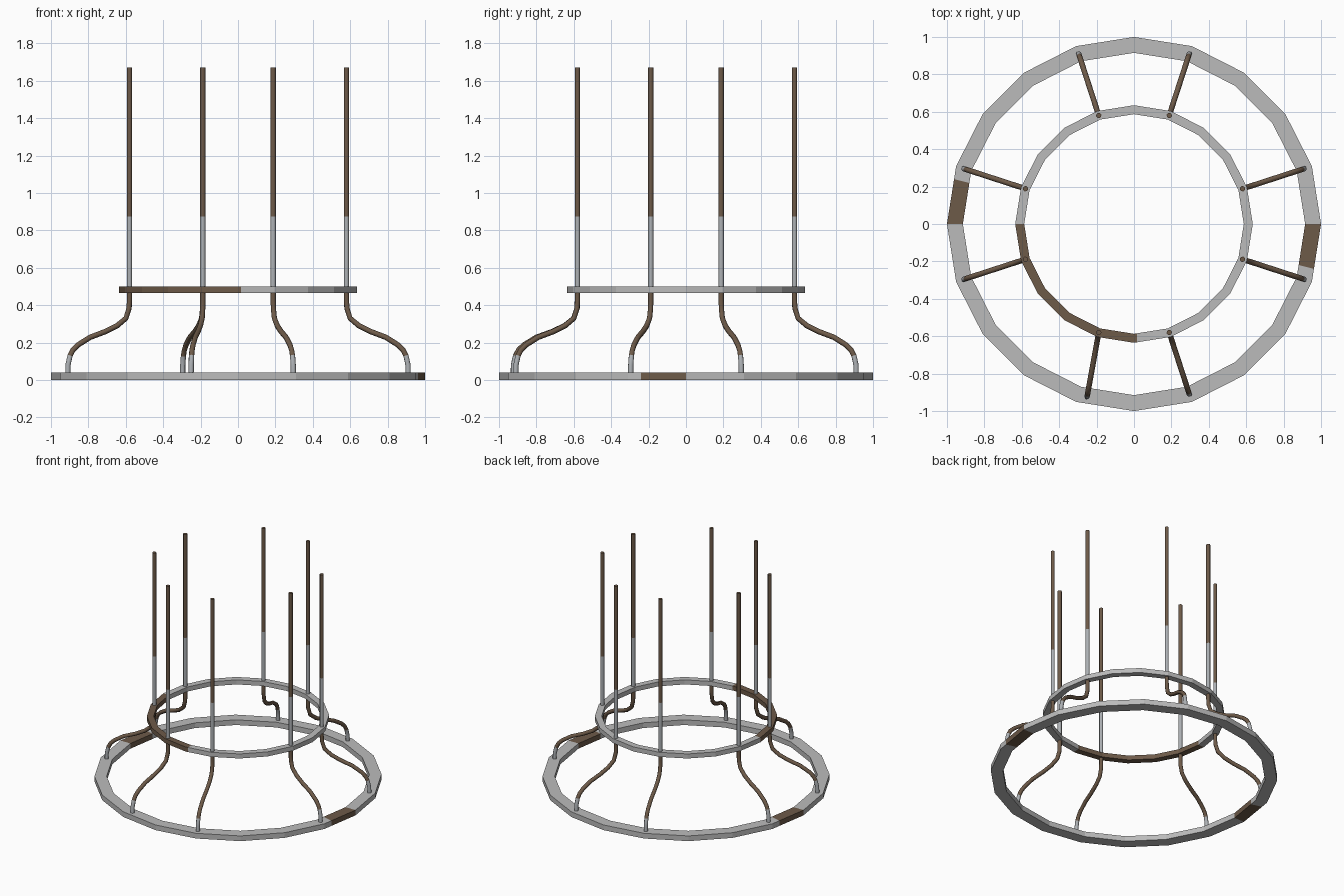
import bpy, bmesh, math
from mathutils import Vector

if "Cube" in bpy.data.objects:
    bpy.data.objects.remove(bpy.data.objects["Cube"])


def material(name, rgb):
    m = bpy.data.materials.new(name)
    m.diffuse_color = (*rgb, 1)
    m.use_nodes = True
    m.node_tree.nodes["Principled BSDF"].inputs["Base Color"].default_value = m.diffuse_color
    return m


RING_GREY = material("light grey", (0.50, 0.50, 0.50))
ROD_GREY = material("steel grey", (0.42, 0.44, 0.46))
BROWN = material("brown", (0.155, 0.103, 0.066))
N = 20


def finish(name, bm, mats):
    bmesh.ops.recalc_face_normals(bm, faces=bm.faces[:])
    me = bpy.data.meshes.new(name)
    bm.to_mesh(me)
    bm.free()
    for m in mats:
        me.materials.append(m)
    ob = bpy.data.objects.new(name, me)
    bpy.context.collection.objects.link(ob)
    return ob


# 20-sided flat ring; spans (start, end in degrees) are brown
def ring(name, r_in, r_out, z0, z1, spans):
    step = 360 / N
    angles = sorted({round(i * step, 3) for i in range(N)} |
                    {float(a) for s in spans for a in s})
    bm = bmesh.new()
    loops = []
    for a in angles:
        # keep extra cuts on the straight side of the polygon
        off = a % step - step / 2
        k = math.cos(math.pi / N) / math.cos(math.radians(off))
        c, s = math.cos(math.radians(a)) * k, math.sin(math.radians(a)) * k
        loops.append([bm.verts.new((r * c, r * s, z)) for r, z in
                      ((r_in, z0), (r_out, z0), (r_out, z1), (r_in, z1))])
    for i, a in enumerate(angles):
        j = (i + 1) % len(angles)
        mid = (a + (angles[j] if j else 360)) / 2
        brown = any(s <= mid <= e for s, e in spans)
        for k in range(4):
            n = (k + 1) % 4
            f = bm.faces.new((loops[i][k], loops[j][k], loops[j][n], loops[i][n]))
            f.material_index = int(brown)
    return finish(name, bm, [RING_GREY, BROWN])


ring("base_ring", 0.915, 1.0, 0, 0.04, [(166, 180), (346, 359.99)])
ring("upper_ring", 0.587, 0.635, 0.465, 0.5, [(180, 271.5)])

# Bent rod path: (radius, height)
PATH = [(0.957, 0.02), (0.956, 0.08), (0.944, 0.13), (0.928, 0.16), (0.90, 0.187),
        (0.832, 0.228), (0.748, 0.258), (0.68, 0.29), (0.63, 0.33), (0.612, 0.385),
        (0.61, 0.43), (0.61, 0.5), (0.61, 0.875), (0.61, 1.67)]
R_TOP, R_BASE, TUBE, SIDES = 0.61, 0.957, 0.0145, 8


def rod(name, top_deg, base_deg):
    def polar(r, d):
        return Vector((r * math.cos(math.radians(d)), r * math.sin(math.radians(d)), 0))
    top, base = polar(R_TOP, top_deg), polar(R_BASE, base_deg)
    pts = []
    for r, z in PATH:
        p = top.lerp(base, (r - R_TOP) / (R_BASE - R_TOP))
        p.z = z
        pts.append(p)
    side = (base - top).cross(Vector((0, 0, 1))).normalized()
    bm = bmesh.new()
    loops = []
    for i, p in enumerate(pts):
        t = Vector()
        if i > 0:
            t += (p - pts[i - 1]).normalized()
        if i < len(pts) - 1:
            t += (pts[i + 1] - p).normalized()
        nrm = side.cross(t.normalized())
        loops.append([bm.verts.new(p + TUBE * (side * math.cos(2 * math.pi * k / SIDES)
                                               + nrm * math.sin(2 * math.pi * k / SIDES)))
                      for k in range(SIDES)])
    for i in range(len(pts) - 1):
        z = (pts[i].z + pts[i + 1].z) / 2
        grey = z < 0.13 or 0.5 < z < 0.875
        for k in range(SIDES):
            n = (k + 1) % SIDES
            f = bm.faces.new((loops[i][k], loops[i][n], loops[i + 1][n], loops[i + 1][k]))
            f.material_index = 0 if grey else 1
            f.smooth = True
    bm.faces.new(loops[0]).material_index = 0
    bm.faces.new(loops[-1]).material_index = 1
    finish(name, bm, [ROD_GREY, BROWN])


# Eight rods in pairs around the rings; the front-left foot is slightly shifted
for q in range(4):
    for d in (18, 72):
        a = q * 90 + d
        rod(f"bent_rod_{a}", a, 254.8 if a == 252 else a)
